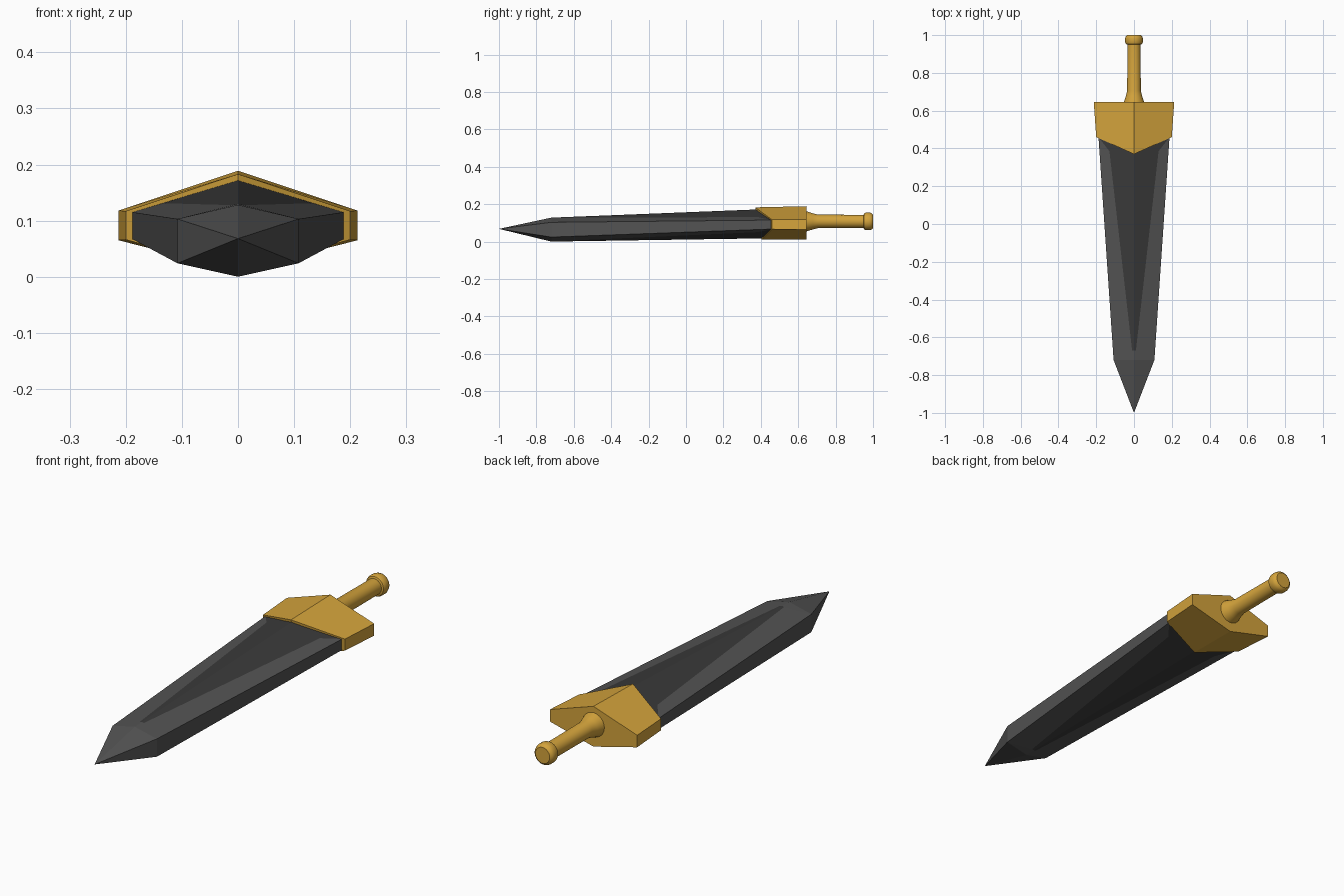
import bpy, bmesh, math

if "Cube" in bpy.data.objects:
    bpy.data.objects.remove(bpy.data.objects["Cube"])


def material(name, rgb):
    m = bpy.data.materials.new(name)
    m.diffuse_color = (*rgb, 1)
    m.use_nodes = True
    m.node_tree.nodes["Principled BSDF"].inputs["Base Color"].default_value = m.diffuse_color
    return m


gold = material("gold", (0.66, 0.37, 0.045))
steel = material("dark_steel", (0.085, 0.085, 0.085))
fuller = material("fuller_steel", (0.042, 0.042, 0.042))


def make_object(name, faces, mats):
    """faces: list of (points, material index); shared corners are welded."""
    bm = bmesh.new()
    for pts, mi in faces:
        f = bm.faces.new([bm.verts.new(p) for p in pts])
        f.material_index = mi
    bmesh.ops.remove_doubles(bm, verts=bm.verts, dist=1e-5)
    bmesh.ops.recalc_face_normals(bm, faces=bm.faces)
    me = bpy.data.meshes.new(name)
    bm.to_mesh(me)
    bm.free()
    for m in mats:
        me.materials.append(m)
    ob = bpy.data.objects.new(name, me)
    bpy.context.collection.objects.link(ob)
    return ob


def mirrored(faces):
    return faces + [([(-x, y, z) for x, y, z in pts], mi) for pts, mi in faces]


# Blade: tapering six-sided section with an inlaid fuller on both broad sides
Y0, Y1, Y2 = -0.72, 0.46, 0.55
TIP = (0, -1, 0.068)


def half_width(y):
    return 0.108 + (0.188 - 0.108) * (y - Y0) / (Y1 - Y0)


def surface(x, y, ridge, edge):
    """Point on a broad side, given (start, end) heights of ridge and edge."""
    t = (y - Y0) / (Y1 - Y0)
    r = ridge[0] + (ridge[1] - ridge[0]) * t
    e = edge[0] + (edge[1] - edge[0]) * t
    return (x, y, r + (e - r) * x / half_width(y))


sides = [((0.128, 0.175), (0.103, 0.115)), ((0.0, 0.018), (0.024, 0.067))]
faces, ends = [], []
for ridge, edge in sides:
    def p(x, y):
        return surface(x, y, ridge, edge)
    r0, rf, r1, r2 = p(0, Y0), p(0, -0.67), p(0, Y1), p(0, Y2)
    e0, e1, e2 = (p(half_width(y), y) for y in (Y0, Y1, Y2))
    f0, f1 = p(0.01, -0.67), p(0.13, 0.385)
    faces += [([r0, e0, f0, rf], 0), ([e0, e1, f1, f0], 0),
              ([rf, f0, f1, r1], 1), ([f1, e1, r1], 1),
              ([r1, e1, e2, r2], 1), ([TIP, e0, r0], 0)]
    ends.append((r2, e0, e1, e2))
(ra, a0, a1, a2), (rb, b0, b1, b2) = ends
faces += [([a0, a1, b1, b0], 0), ([a1, a2, b2, b1], 0),
          ([TIP, a0, b0], 0), ([ra, a2, b2, rb], 0)]
make_object("blade", mirrored(faces), [steel, fuller])

# Guard: six-sided block with a V-shaped front
front = [(0, 0.37, 0.183), (0.2, 0.46, 0.117), (0.2, 0.46, 0.066), (0, 0.405, 0.012)]
back = [(0, 0.645, 0.189), (0.213, 0.645, 0.118), (0.213, 0.645, 0.065), (0, 0.645, 0.011)]
faces = [(front, 0), (back, 0)]
faces += [([front[i], front[i + 1], back[i + 1], back[i]], 0) for i in range(3)]
make_object("guard", mirrored(faces), [gold])


def turned(name, profile, z, n=32):
    """Lathe a (radius, y) profile around the sword's long axis."""
    def ring(r, y):
        return [(r * math.cos(2 * math.pi * i / n), y,
                 z + r * math.sin(2 * math.pi * i / n)) for i in range(n)]
    rings = [ring(r, y) for r, y in profile]
    fs = [(rings[0], 0), (rings[-1], 0)]
    for a, b in zip(rings, rings[1:]):
        fs += [([a[i], a[(i + 1) % n], b[(i + 1) % n], b[i]], 0) for i in range(n)]
    ob = make_object(name, fs, [gold])
    bpy.ops.object.select_all(action='DESELECT')
    bpy.context.view_layer.objects.active = ob
    ob.select_set(True)
    bpy.ops.object.shade_smooth_by_angle(angle=math.radians(35))


# Grip with a flared root, and a rounded pommel
turned("grip", [(0.054, 0.64), (0.052, 0.65), (0.043, 0.678), (0.036, 0.705), (0.035, 0.96)], 0.108)
turned("pommel", [(0.036, 0.95), (0.043, 0.953), (0.047, 0.963), (0.047, 0.983),
                  (0.043, 0.994), (0.035, 1.0)], 0.108)
